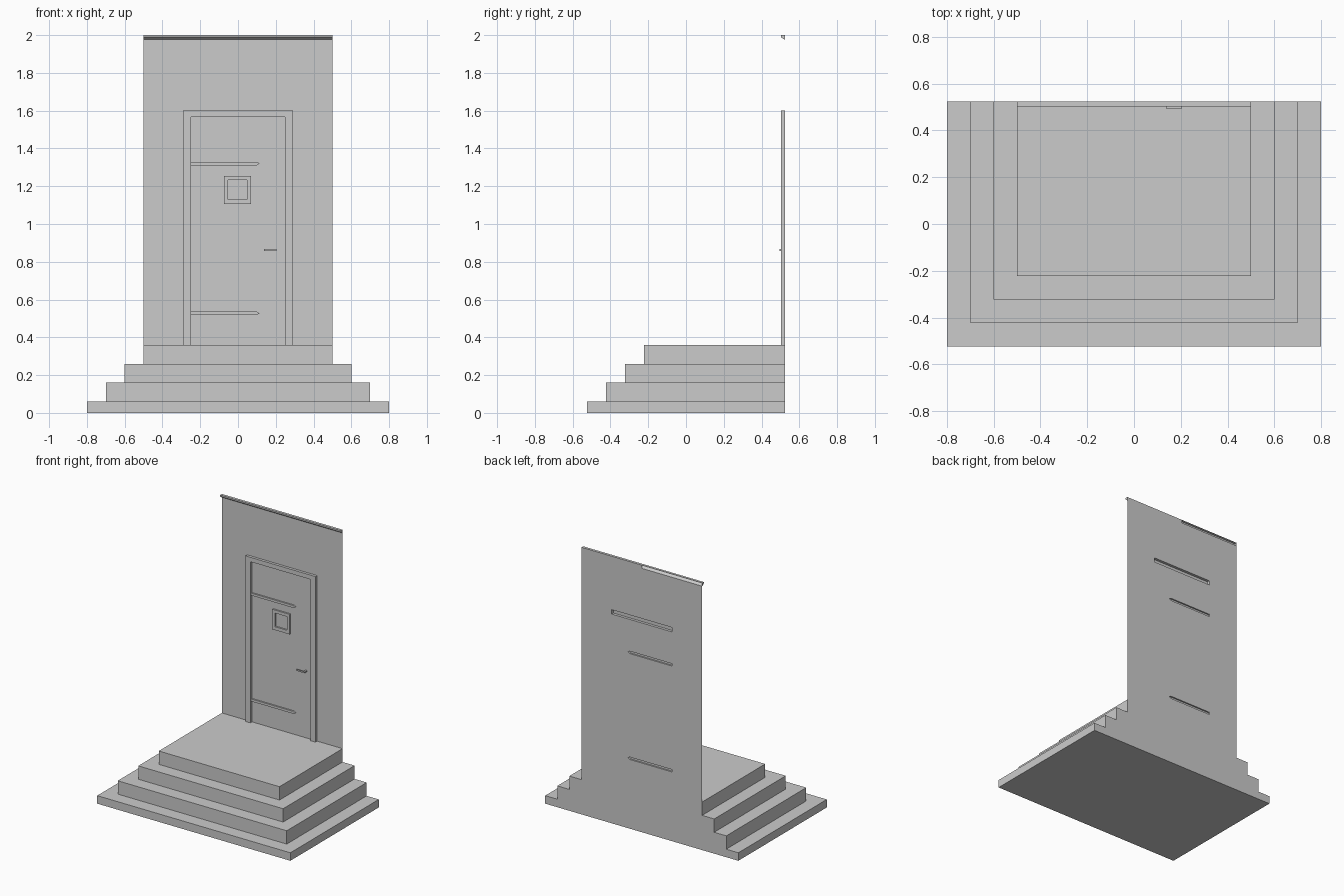
import bpy, bmesh

if "Cube" in bpy.data.objects:
    bpy.data.objects.remove(bpy.data.objects["Cube"])

BACK = 0.523          # plane of the wall and the back of the steps


def finish(name, bm):
    me = bpy.data.meshes.new(name)
    bm.to_mesh(me)
    bm.free()
    ob = bpy.data.objects.new(name, me)
    bpy.context.collection.objects.link(ob)
    return ob


def rect(x0, x1, z0, z1):
    return [(x0, z0), (x1, z0), (x1, z1), (x0, z1)]


def raised(name, outline, front, back=BACK, hole=None, closed=False):
    """Relief piece: counter-clockwise x,z outline pushed forward, open at the back."""
    bm = bmesh.new()

    def sides(pts):
        n = len(pts)
        f = [bm.verts.new((x, front, z)) for x, z in pts]
        b = [bm.verts.new((x, back, z)) for x, z in pts]
        for i in range(n):
            j = (i + 1) % n
            bm.faces.new((f[i], b[i], b[j], f[j]))
        return f, b

    f, b = sides(outline)
    if hole:
        h = sides(hole[::-1])[0][::-1]
        for i in range(len(f)):
            j = (i + 1) % len(f)
            bm.faces.new((f[i], f[j], h[j], h[i]))
    else:
        bm.faces.new(f)
    if closed:
        bm.faces.new(b[::-1])
    return finish(name, bm)


# Four-tier steps, flush at the back
bm = bmesh.new()
left, right, prev = [], [], None
tiers = [(0.8, 0, 0.06), (0.7, 0.06, 0.16), (0.6, 0.16, 0.26), (0.5, 0.26, 0.36)]
for i, (w, z0, z1) in enumerate(tiers):
    yf = -BACK + 0.1 * i
    for z in (z0, z1):
        ring = [bm.verts.new(c) for c in
                ((-w, BACK, z), (-w, yf, z), (w, yf, z), (w, BACK, z))]
        if prev:
            for k in range(3):
                bm.faces.new((prev[k], prev[k + 1], ring[k + 1], ring[k]))
        else:
            bm.faces.new(ring[::-1])
        left.append(ring[0])
        right.append(ring[3])
        prev = ring
bm.faces.new(prev)
bm.faces.new(left + right[::-1])
finish("steps", bm)

# Thin wall, open behind the hinge straps, the lintel and half of the cornice


def strap(z):
    return [(-0.25, z - 0.009), (0.1, z - 0.009), (0.115, z),
            (0.1, z + 0.009), (-0.25, z + 0.009)]


straps = {"upper_hinge_strap": strap(1.32), "lower_hinge_strap": strap(0.527)}
lintel = rect(-0.25, 0.25, 1.567, 1.6)
wall = [(-0.5, 0.36), (0.5, 0.36), (0.5, 2), (0, 2), (0, 1.976), (-0.5, 1.976)]
bm = bmesh.new()
for loop in [wall, lintel, *straps.values()]:
    vs = [bm.verts.new((x, BACK, z)) for x, z in loop]
    for i in range(len(vs)):
        bm.edges.new((vs[i - 1], vs[i]))
bmesh.ops.triangle_fill(bm, use_beauty=True, edges=bm.edges[:], normal=(0, -1, 0))
finish("wall", bm)

# Door frame
raised("lintel", lintel, 0.503)
for name, x in (("left_door_post", -0.29), ("right_door_post", 0.25)):
    raised(name, rect(x, x + 0.04, 0.36, 1.6), 0.503)

# Pointed hinge straps
for name, outline in straps.items():
    raised(name, outline, 0.512)

# Small window frame
raised("window_frame", rect(-0.075, 0.07, 1.105, 1.255), 0.511,
       hole=rect(-0.052, 0.047, 1.13, 1.232))

# Handle: bar on a short stem
raised("handle_bar", rect(0.137, 0.205, 0.857, 0.867), 0.494, 0.502, closed=True)
raised("handle_stem", rect(0.193, 0.205, 0.857, 0.867), 0.502)

# Cornice moulding, open at the back
bm = bmesh.new()
profile = [(BACK, 2), (0.503, 2), (0.503, 1.989), (0.514, 1.98), (BACK, 1.976)]
a = [bm.verts.new((-0.5, y, z)) for y, z in profile]
b = [bm.verts.new((0.5, y, z)) for y, z in profile]
for i in range(len(a) - 1):
    bm.faces.new((a[i], a[i + 1], b[i + 1], b[i]))
bm.faces.new(a[::-1])
bm.faces.new(b)
finish("cornice", bm)
